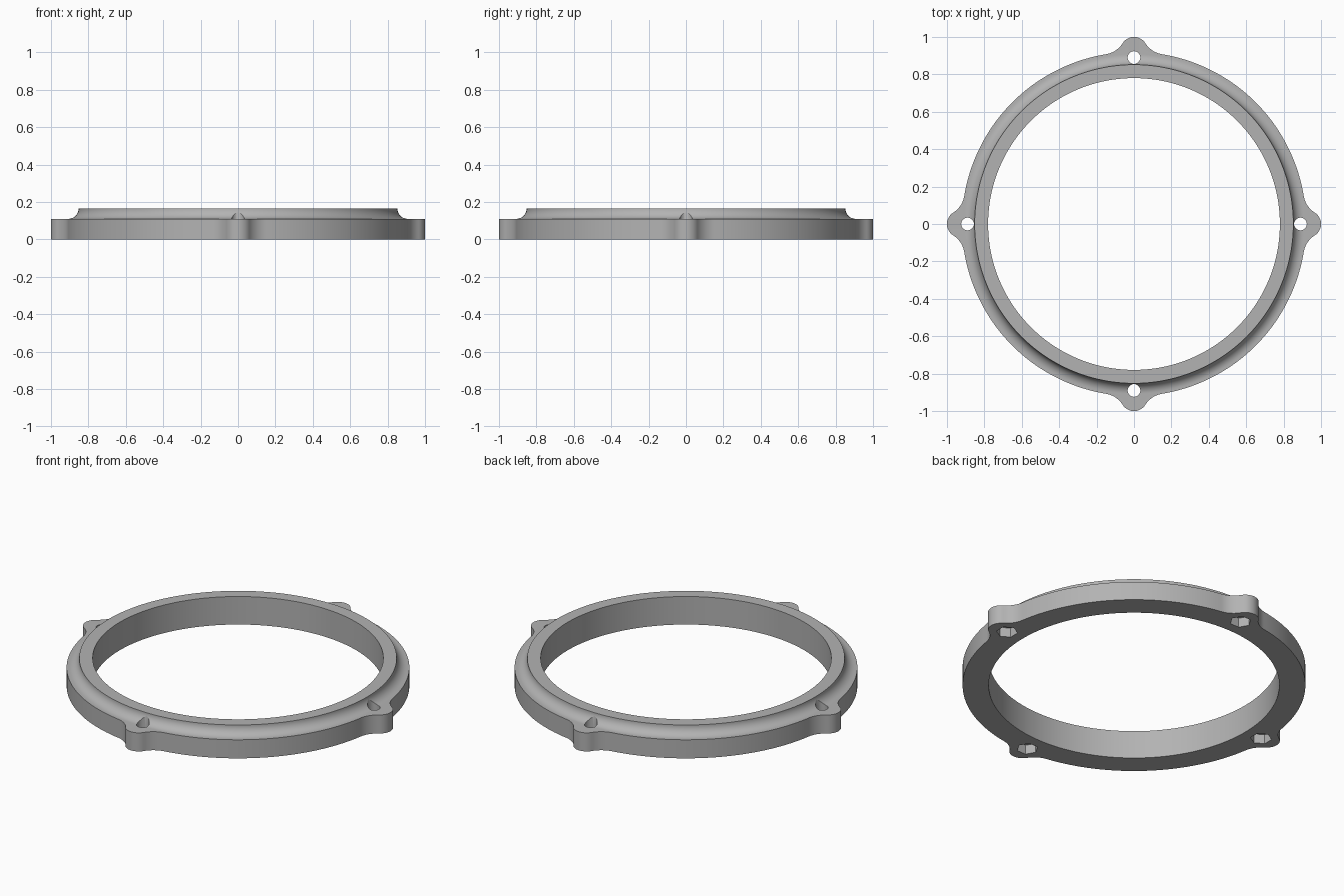
import bpy, bmesh, math
from mathutils import Matrix, Vector

if "Cube" in bpy.data.objects:
    bpy.data.objects.remove(bpy.data.objects["Cube"], do_unlink=True)

INNER, LIP, FLANGE = 0.78, 0.852, 0.92     # radii
TOP, SHELF = 0.166, 0.11                   # heights
COVE = TOP - SHELF                         # concave fillet radius
TIP, BLEND = 0.072, 0.13                   # ear tip and ear blend radii
HOLE_AT = 0.89

grey = bpy.data.materials.new("mid_grey")
grey.use_nodes = True
colour = (0.45, 0.45, 0.45, 1)
grey.diffuse_color = colour
grey.node_tree.nodes["Principled BSDF"].inputs["Base Color"].default_value = colour


def arc(centre, radius, start, end, steps):
    return [centre + radius * Vector((math.cos(a), math.sin(a)))
            for a in (start + (end - start) * i / steps for i in range(steps + 1))]


def half_ear():
    """Outline from the ear tip on +x round to the diagonal."""
    tip_c, reach = 1 - TIP, FLANGE + BLEND
    a = math.acos((reach**2 + tip_c**2 - (TIP + BLEND)**2) / (2 * reach * tip_c))
    tip = Vector((tip_c, 0))
    blend = reach * Vector((math.cos(a), math.sin(a)))
    d = blend - tip
    t = math.atan2(d.y, d.x)
    pts = arc(tip, TIP, 0, t, 10)
    pts += arc(blend, BLEND, t + math.pi * (1 if t < 0 else -1) + 2 * math.pi,
               a + math.pi, 12)[1:]
    pts += arc(Vector((0, 0)), FLANGE, a, math.pi / 4, 24)[1:]
    return pts


def outline():
    half = half_ear()
    quarter = [Vector((p.x, -p.y)) for p in reversed(half[1:])] + half[:-1]
    return [Matrix.Rotation(k * math.pi / 2, 2) @ p for k in range(4) for p in quarter]


def add_object(name, bm):
    bmesh.ops.recalc_face_normals(bm, faces=bm.faces)
    mesh = bpy.data.meshes.new(name)
    bm.to_mesh(mesh)
    bm.free()
    mesh.materials.append(grey)
    obj = bpy.data.objects.new(name, mesh)
    bpy.context.collection.objects.link(obj)
    return obj


# Ring with raised lip, concave fillet and four ears
bm = bmesh.new()
cove = arc(Vector((LIP + COVE, TOP)), COVE, math.pi, 1.5 * math.pi, 12)
sections = []
for p in outline():
    r, u = p.length, p.normalized()
    profile = [(INNER, 0), (INNER, TOP)] + [tuple(c) for c in cove] + [(r, SHELF), (r, 0)]
    sections.append([bm.verts.new((u.x * q, u.y * q, z)) for q, z in profile])
for i, a in enumerate(sections):
    b = sections[(i + 1) % len(sections)]
    for j in range(len(a)):
        k = (j + 1) % len(a)
        bm.faces.new((a[j], a[k], b[k], b[j]))
ring = add_object("mounting_ring", bm)


def cutter(name, sides, radius, low, high):
    """Four prisms, one under each ear."""
    bm = bmesh.new()
    for k in range(4):
        m = (Matrix.Rotation(k * math.pi / 2, 4, 'Z')
             @ Matrix.Translation((HOLE_AT, 0, (low + high) / 2)))
        bmesh.ops.create_cone(bm, cap_ends=True, segments=sides, radius1=radius,
                              radius2=radius, depth=high - low, matrix=m)
    obj = add_object(name, bm)
    obj.hide_render = True
    return obj


# Screw holes and hexagonal nut pockets
bpy.context.view_layer.objects.active = ring
for tool in (cutter("screw_hole_cutter", 32, 0.034, -0.1, 0.3),
             cutter("nut_pocket_cutter", 6, 0.058, -0.1, 0.055)):
    mod = ring.modifiers.new(tool.name, 'BOOLEAN')
    mod.operation, mod.solver, mod.object = 'DIFFERENCE', 'EXACT', tool
    bpy.ops.object.modifier_apply(modifier=mod.name)
    bpy.data.objects.remove(tool, do_unlink=True)

bpy.ops.object.select_all(action='DESELECT')
ring.select_set(True)
bpy.ops.object.shade_smooth_by_angle(angle=math.radians(30))
